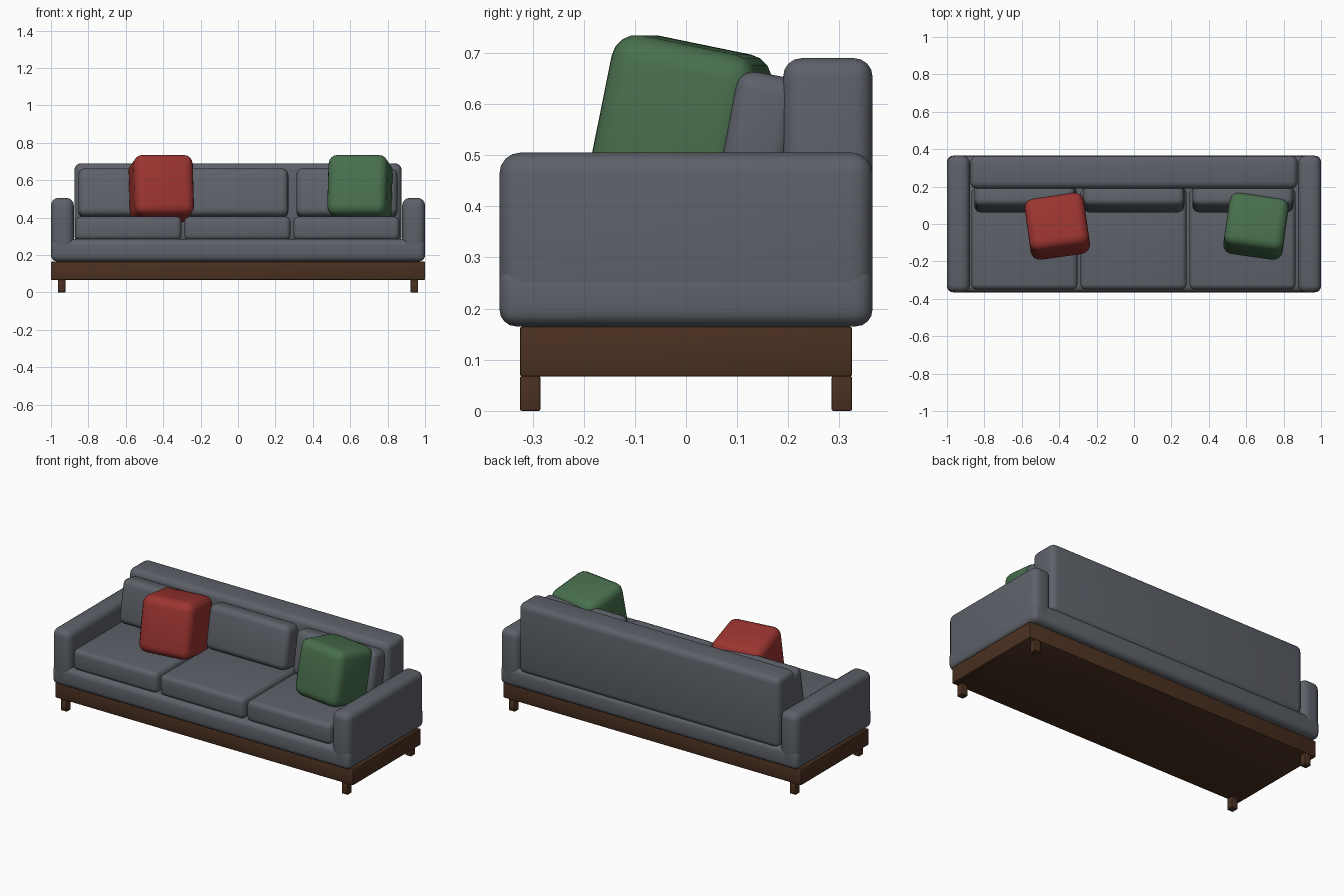
import bpy
from math import radians

if "Cube" in bpy.data.objects:
    bpy.data.objects.remove(bpy.data.objects["Cube"])


def material(name, rgb):
    m = bpy.data.materials.new(name)
    m.diffuse_color = (*rgb, 1)
    m.use_nodes = True
    m.node_tree.nodes["Principled BSDF"].inputs["Base Color"].default_value = m.diffuse_color
    return m


GREY = material("grey_fabric", (0.11, 0.12, 0.14))
WOOD = material("dark_wood", (0.07, 0.03, 0.015))
RED = material("red_fabric", (0.33, 0.035, 0.03))
GREEN = material("green_fabric", (0.065, 0.16, 0.075))


def block(name, center, size, radius, mat, rot=(0, 0, 0), segments=4):
    """Rounded box given by centre, size and edge radius."""
    bpy.ops.mesh.primitive_cube_add(size=1, location=center)
    ob = bpy.context.object
    ob.name = name
    ob.scale = size
    bpy.ops.object.transform_apply(location=False, rotation=False, scale=True)
    bev = ob.modifiers.new("round", 'BEVEL')
    bev.width = radius
    bev.segments = segments
    bpy.ops.object.modifier_apply(modifier="round")
    bpy.ops.object.shade_smooth_by_angle(angle=radians(35))
    ob.rotation_euler = [radians(a) for a in rot]
    ob.data.materials.append(mat)
    return ob


def span(name, x, y, z, radius, mat, segments=4):
    """Rounded box given by its (min, max) extents."""
    ranges = (x, y, z)
    return block(name, [(a + b) / 2 for a, b in ranges],
                 [b - a for a, b in ranges], radius, mat, segments=segments)


# Wooden plinth and legs
span("wood_frame", (-1, 1), (-0.325, 0.325), (0.067, 0.165), 0.005, WOOD, 2)
for sx in (-1, 1):
    for sy in (-1, 1):
        block("leg", (sx * 0.943, sy * 0.305, 0.034), (0.04, 0.04, 0.068),
              0.003, WOOD, segments=2)

# Upholstered base, arms and backrest
span("base", (-1, 1), (-0.365, 0.365), (0.165, 0.285), 0.033, GREY)
for s in (-1, 1):
    block("arm", (s * 0.939, 0, 0.335), (0.122, 0.73, 0.34), 0.04, GREY)
span("backrest", (-0.875, 0.875), (0.19, 0.365), (0.265, 0.69), 0.036, GREY)

# Seat cushions and leaning back cushions
for i in (-1, 0, 1):
    block("seat_cushion", (i * 0.583 - 0.003, -0.08, 0.342),
          (0.567, 0.54, 0.126), 0.028, GREY)
    block("back_cushion", (i * 0.583 - 0.001, 0.143, 0.53),
          (0.54, 0.13, 0.26), 0.036, GREY, rot=(-10.5, 0, 0))

# Loose throw pillows
for name, x, turn, mat in (("red_pillow", -0.41, 8, RED),
                           ("green_pillow", 0.652, -8, GREEN)):
    block(name, (x, -0.012, 0.554), (0.32, 0.29, 0.33), 0.05, mat,
          rot=(-11.5, 0, turn))
